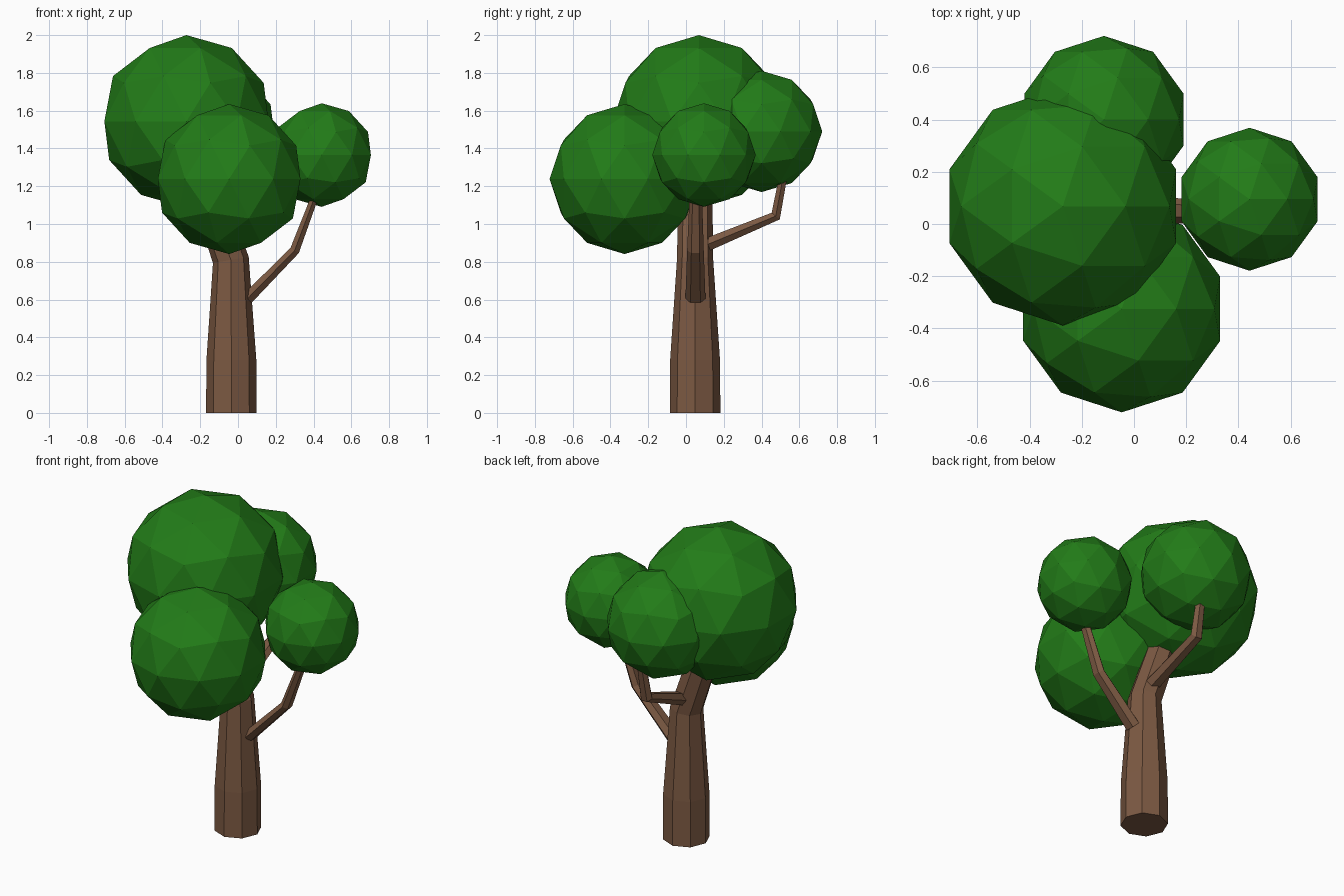
import bpy, bmesh, math
from mathutils import Vector

if "Cube" in bpy.data.objects:
    bpy.data.objects.remove(bpy.data.objects["Cube"])


def material(name, rgb):
    m = bpy.data.materials.new(name)
    m.diffuse_color = (*rgb, 1)
    m.use_nodes = True
    m.node_tree.nodes["Principled BSDF"].inputs["Base Color"].default_value = m.diffuse_color
    return m


bark = material("bark", (0.20, 0.10, 0.055))
leaf = material("leaf", (0.016, 0.20, 0.009))


def add_object(name, bm, mat):
    bmesh.ops.recalc_face_normals(bm, faces=bm.faces)
    mesh = bpy.data.meshes.new(name)
    bm.to_mesh(mesh)
    bm.free()
    mesh.materials.append(mat)
    ob = bpy.data.objects.new(name, mesh)
    bpy.context.collection.objects.link(ob)
    return ob


def limb(name, path, sides, side_axis, flat=1.0):
    """Tapered flat-faced tube; path = [(point, radius)], flat squeezes it in its bending plane."""
    bm = bmesh.new()
    pts = [Vector(p) for p, r in path]
    rings = []
    for i, (p, r) in enumerate(path):
        before = (pts[i] - pts[max(i - 1, 0)]).normalized()
        after = (pts[min(i + 1, len(pts) - 1)] - pts[i]).normalized()
        tangent = (before + after).normalized()
        u = Vector(side_axis)
        v = tangent.cross(u).normalized()
        ring = []
        for k in range(sides):
            a = 2 * math.pi * k / sides
            ring.append(bm.verts.new(pts[i] + u * r * math.cos(a) + v * r * flat * math.sin(a)))
        rings.append(ring)
    for lo, hi in zip(rings, rings[1:]):
        for k in range(sides):
            n = (k + 1) % sides
            bm.faces.new((lo[k], lo[n], hi[n], hi[k]))
    bm.faces.new(rings[0][::-1])
    bm.faces.new(rings[-1])
    return add_object(name, bm, bark)


def foliage(name, centre, radius):
    bm = bmesh.new()
    bmesh.ops.create_icosphere(bm, subdivisions=2, radius=radius)
    bmesh.ops.translate(bm, verts=bm.verts, vec=centre)
    return add_object(name, bm, leaf)


# trunk, bending towards the largest crown
limb("trunk", [((-0.035, 0.048, 0), 0.134), ((-0.035, 0.048, 0.28), 0.132),
               ((-0.038, 0.048, 0.81), 0.096), ((-0.20, 0.05, 1.28), 0.088)], 8, (0, 1, 0))

# two bent side branches
limb("right_branch", [((0.05, 0.05, 0.605), 0.053), ((0.30, 0.05, 0.86), 0.044),
                      ((0.42, 0.052, 1.18), 0.032)], 6, (0, 1, 0), 0.68)
limb("back_branch", [((-0.045, 0.11, 0.89), 0.05), ((-0.06, 0.475, 1.042), 0.04),
                     ((-0.055, 0.52, 1.28), 0.03)], 6, (1, 0, 0), 0.8)

# leaf crowns
foliage("main_crown", (-0.273, 0.068, 1.543), 0.457)
foliage("front_crown", (-0.047, -0.325, 1.238), 0.397)
foliage("right_crown", (0.443, 0.095, 1.365), 0.274)
foliage("back_crown", (-0.115, 0.40, 1.49), 0.321)
